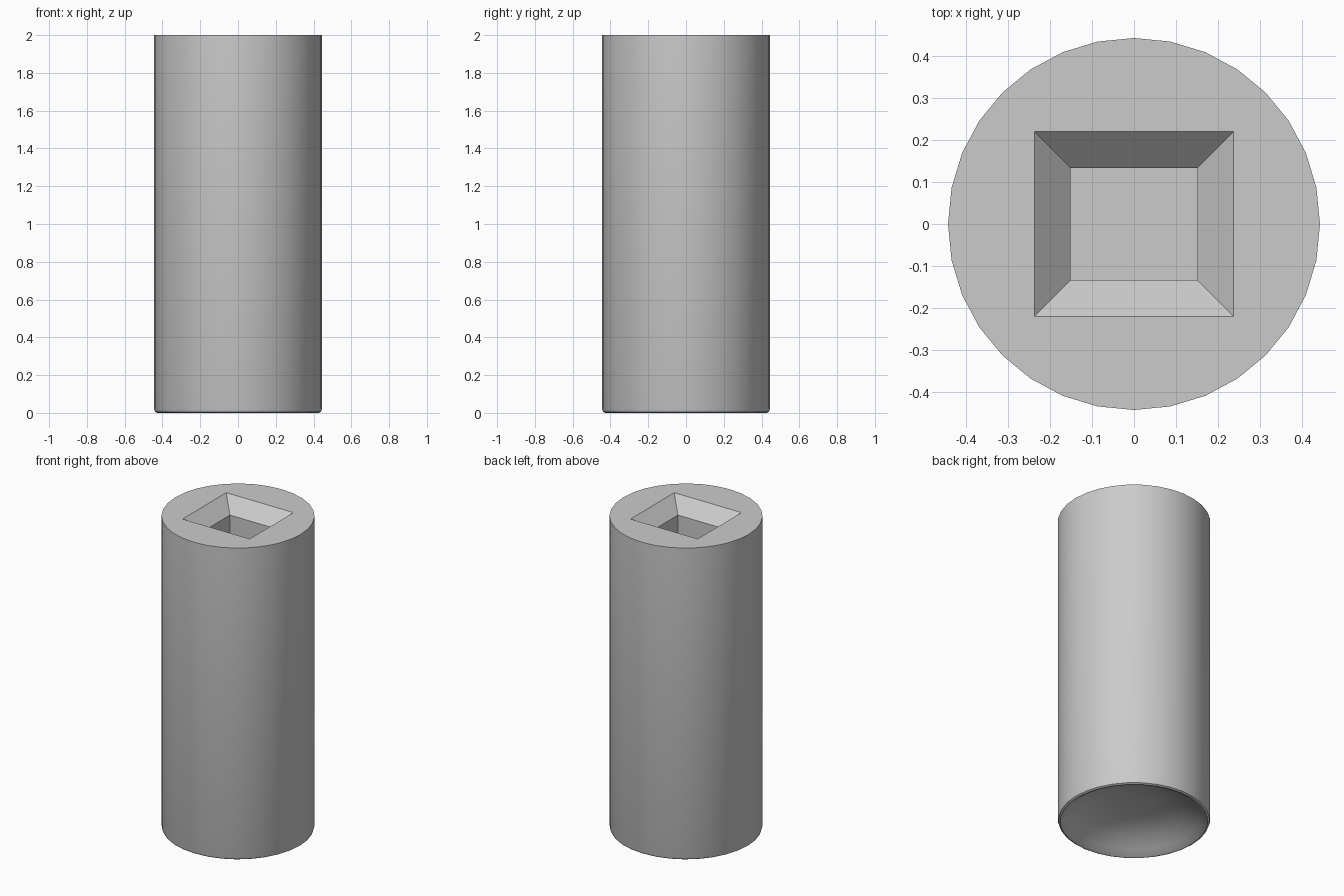
import bpy, bmesh, math

default = bpy.data.objects.get("Cube")
if default:
    bpy.data.objects.remove(default, do_unlink=True)

SIDES = 32
RADIUS = 0.444
HEIGHT = 2.0

grey = bpy.data.materials.new("plain grey")
grey.use_nodes = True
grey_colour = (0.6, 0.6, 0.6, 1)
grey.diffuse_color = grey_colour
grey.node_tree.nodes["Principled BSDF"].inputs["Base Color"].default_value = grey_colour


def circle(r, z):
    steps = [2 * math.pi * i / SIDES for i in range(SIDES)]
    return [(r * math.cos(a), r * math.sin(a), z) for a in steps]


def rectangle(hx, hy, z):
    return [(-hx, -hy, z), (hx, -hy, z), (hx, hy, z), (-hx, hy, z)]


def loft(name, sections):
    """Skin stacked cross-sections, listed from bottom to top, and cap both ends."""
    bm = bmesh.new()
    rings = [[bm.verts.new(p) for p in section] for section in sections]
    for low, high in zip(rings, rings[1:]):
        n = len(low)
        for i in range(n):
            j = (i + 1) % n
            bm.faces.new((low[i], low[j], high[j], high[i]))
    bm.faces.new(rings[0][::-1])
    bm.faces.new(rings[-1])
    bmesh.ops.recalc_face_normals(bm, faces=bm.faces)
    mesh = bpy.data.meshes.new(name)
    bm.to_mesh(mesh)
    bm.free()
    mesh.materials.append(grey)
    obj = bpy.data.objects.new(name, mesh)
    bpy.context.collection.objects.link(obj)
    return obj


# Round body with a hollowed underside and a softened bottom rim
profile = [(0.08, 0.12), (0.2, 0.108), (0.3, 0.075), (0.38, 0.03), (0.415, 0.005),
           (0.428, 0), (0.439, 0.006), (RADIUS, 0.02), (RADIUS, HEIGHT)]
body = loft("cylinder_body", [circle(r, z) for r, z in profile])

# Rectangular socket: straight shaft below a sloping mouth
hx, hy, slope = 0.151, 0.134, 0.087
lip = slope + 0.02
socket = loft("socket_cutter", [
    rectangle(hx, hy, HEIGHT / 2),
    rectangle(hx, hy, HEIGHT - slope),
    rectangle(hx + lip, hy + lip, HEIGHT - slope + lip),
])
socket.hide_render = True

cut = body.modifiers.new("socket", 'BOOLEAN')
cut.object = socket
cut.operation = 'DIFFERENCE'
cut.solver = 'EXACT'

bpy.ops.object.select_all(action='DESELECT')
body.select_set(True)
bpy.context.view_layer.objects.active = body
bpy.ops.object.modifier_apply(modifier=cut.name)
bpy.data.objects.remove(socket, do_unlink=True)
bpy.ops.object.shade_smooth_by_angle(angle=math.radians(40))
